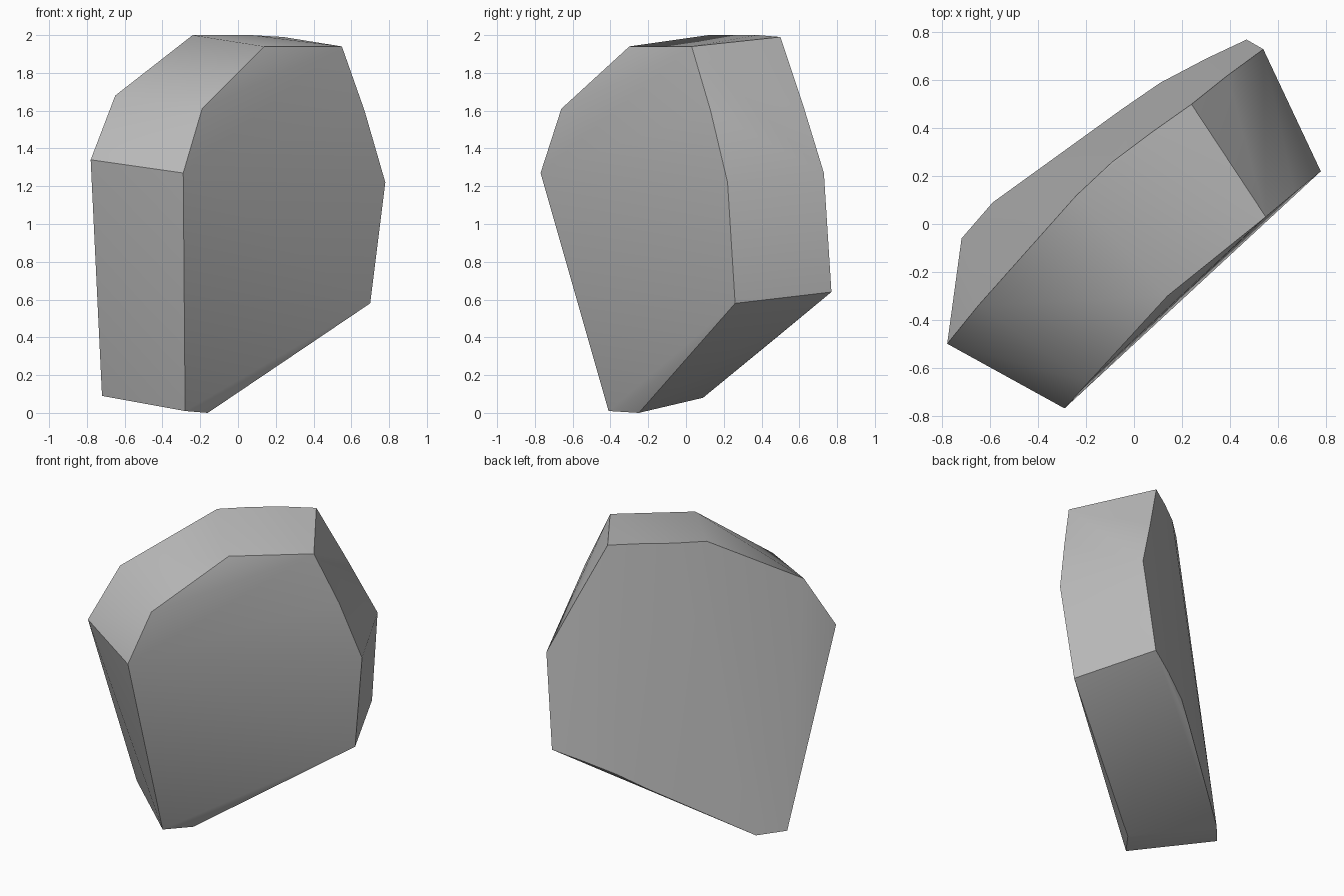
import bpy
import bmesh
import math

# Remove the default cube
default_cube = bpy.data.objects.get("Cube")
if default_cube:
    bpy.data.objects.remove(default_cube, do_unlink=True)


def make_material(name, colour):
    material = bpy.data.materials.new(name)
    material.use_nodes = True
    material.diffuse_color = colour
    shader = next(n for n in material.node_tree.nodes if n.type == "BSDF_PRINCIPLED")
    shader.inputs["Base Color"].default_value = colour
    shader.inputs["Roughness"].default_value = 0.8
    return material


def hull_object(name, corners, material, smooth_angle):
    """Wrap a convex chipped block around the given corner points."""
    bm = bmesh.new()
    for corner in corners:
        bm.verts.new(corner)
    result = bmesh.ops.convex_hull(bm, input=bm.verts[:], use_existing_faces=False)
    unused = set(result["geom_interior"]) | set(result["geom_unused"])
    loose = [v for v in unused if isinstance(v, bmesh.types.BMVert)]
    bmesh.ops.delete(bm, geom=loose, context="VERTS")
    bmesh.ops.recalc_face_normals(bm, faces=bm.faces[:])
    mesh = bpy.data.meshes.new(name)
    bm.to_mesh(mesh)
    bm.free()
    mesh.materials.append(material)
    rock = bpy.data.objects.new(name, mesh)
    bpy.context.collection.objects.link(rock)

    # Soft shading across the broad faces, crisp chipped rim
    bpy.ops.object.select_all(action="DESELECT")
    rock.select_set(True)
    bpy.context.view_layer.objects.active = rock
    bpy.ops.object.shade_smooth_by_angle(angle=smooth_angle)
    return rock


# Outline of the broad front face
front_outline = [
    (-.29, -.77, 1.27), (-.19, -.66, 1.61), (.14, -.3, 1.94),
    (.55, .03, 1.94), (.67, .13, 1.6), (.78, .22, 1.22),
    (.7, .26, .58), (-.16, -.25, 0), (-.28, -.41, .01),
]

# Outline of the gently bulging back face
back_outline = [
    (-.78, -.5, 1.34), (-.65, -.34, 1.68), (-.24, .12, 2),
    (-.09, .26, 2), (.07, .38, 2), (.24, .5, 1.99),
    (.39, .62, 1.63), (.54, .73, 1.27), (.47, .77, .64),
    (.3, .69, .58), (.11, .59, .5), (-.05, .48, .4),
    (-.59, .09, .08), (-.72, -.06, .09),
]

stone_grey = make_material("stone grey", (.5, .5, .5, 1))
hull_object("rock_slab", front_outline + back_outline, stone_grey, math.radians(30))
